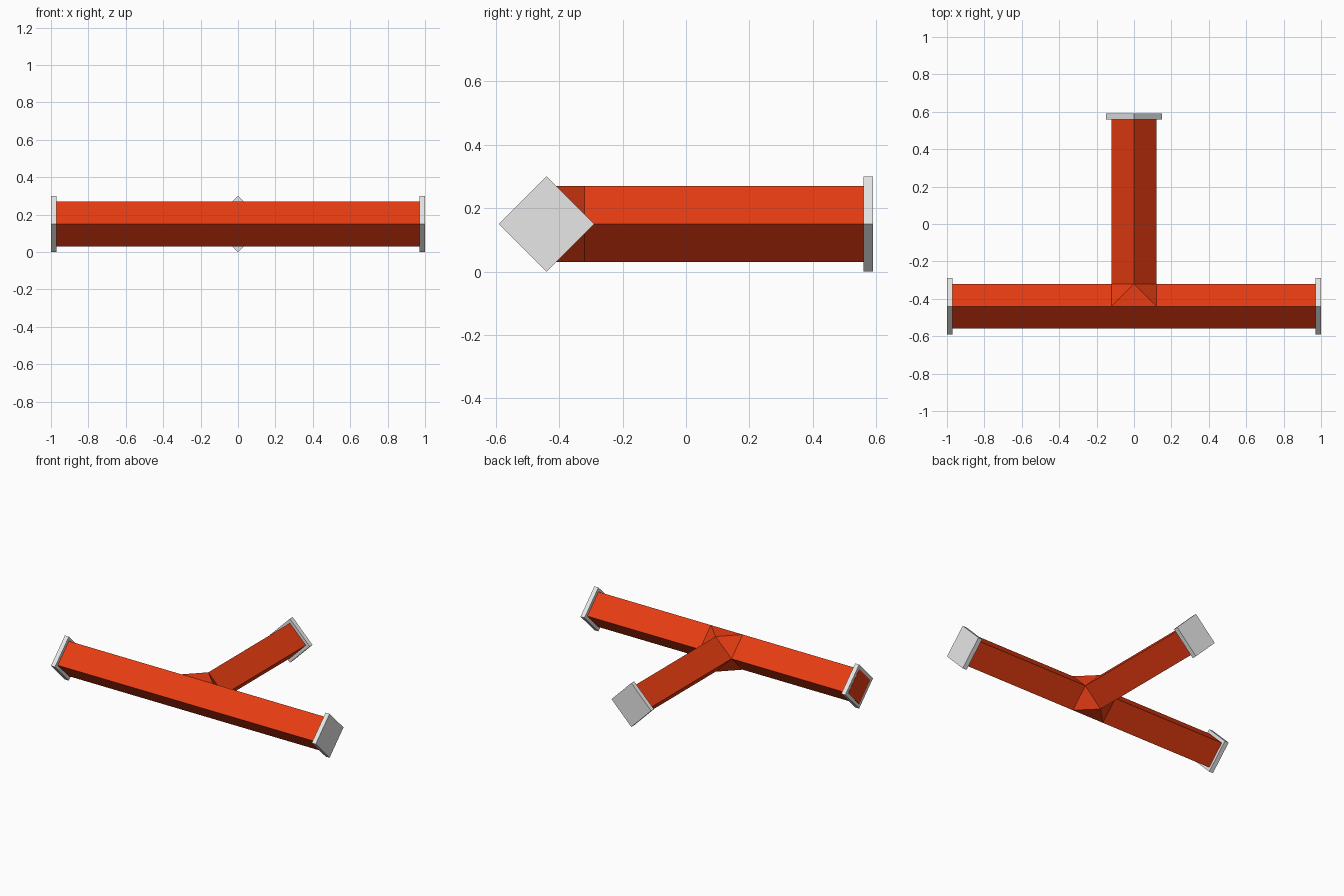
import bpy, bmesh, math
from mathutils import Matrix, Vector

if "Cube" in bpy.data.objects:
    bpy.data.objects.remove(bpy.data.objects["Cube"])

R, FLANGE_R, FLANGE_T = 0.12, 0.15, 0.03   # pipe and flange half-diagonals, flange thickness
Y0, Z0 = -0.44, 0.15                       # axis of the main pipe
Y_END = 0.59                               # end of the branch


def material(name, rgb):
    m = bpy.data.materials.new(name)
    m.diffuse_color = (*rgb, 1)
    m.use_nodes = True
    m.node_tree.nodes["Principled BSDF"].inputs["Base Color"].default_value = m.diffuse_color
    return m


red = material("red_paint", (0.8, 0.045, 0.006))
grey = material("light_grey", (0.8, 0.8, 0.8))


def finish(bm, name, mat):
    bmesh.ops.recalc_face_normals(bm, faces=bm.faces[:])
    me = bpy.data.meshes.new(name)
    bm.to_mesh(me)
    bm.free()
    me.materials.append(mat)
    ob = bpy.data.objects.new(name, me)
    bpy.context.collection.objects.link(ob)
    return ob


def flange(name, centre, axis):
    """Four-sided disc with its corners up, down and to the sides."""
    bm = bmesh.new()
    rot = (Matrix.Rotation(math.pi / 2, 4, 'Y') if axis == 'X'
           else Matrix.Rotation(math.pi / 2, 4, 'X'))
    bmesh.ops.create_cone(bm, cap_ends=True, segments=4, radius1=FLANGE_R,
                          radius2=FLANGE_R, depth=FLANGE_T,
                          matrix=Matrix.Translation(centre) @ rot)
    return finish(bm, name, grey)


# Tee pipe: main run, with a branch sharing the back corners of the middle rings
bm = bmesh.new()


def main_ring(x):
    # order: back, top, front, bottom
    return [bm.verts.new((x, Y0 + dy, Z0 + dz))
            for dy, dz in ((R, 0), (0, R), (-R, 0), (0, -R))]


def wall(a, b, sides=range(4)):
    for i in sides:
        j = (i + 1) % 4
        bm.faces.new((a[i], a[j], b[j], b[i]))


# the left cap stands just proud of its flange, the right one just inside it
left, mid_l, mid_r, right = [main_ring(x) for x in (-1.001, -R, R, 0.995)]
wall(left, mid_l)
wall(mid_l, mid_r, (1, 2))                 # back half is open to the branch
wall(mid_r, right)
bm.faces.new(left)
bm.faces.new(right)

# branch
top = bm.verts.new((0, Y0 + R, Z0 + R))
bottom = bm.verts.new((0, Y0 + R, Z0 - R))
start = [mid_r[0], top, mid_l[0], bottom]
end = [bm.verts.new((v.co.x, Y_END - 0.005, v.co.z)) for v in start]
wall(start, end)
bm.faces.new(end)

# gussets joining the branch to the ridges of the main run
for tip, k in ((top, 1), (bottom, 3)):
    bm.faces.new((tip, mid_l[k], mid_r[k]))
    for ring in (mid_l, mid_r):
        bm.faces.new((tip, ring[k], ring[0]))
finish(bm, "tee_pipe", red)

# End flanges
for side, s in (("left", -1), ("right", 1)):
    flange(side + "_flange", Vector((s * (1 - FLANGE_T / 2), Y0, Z0)), 'X')
flange("branch_flange", Vector((0, Y_END - FLANGE_T / 2, Z0)), 'Y')
